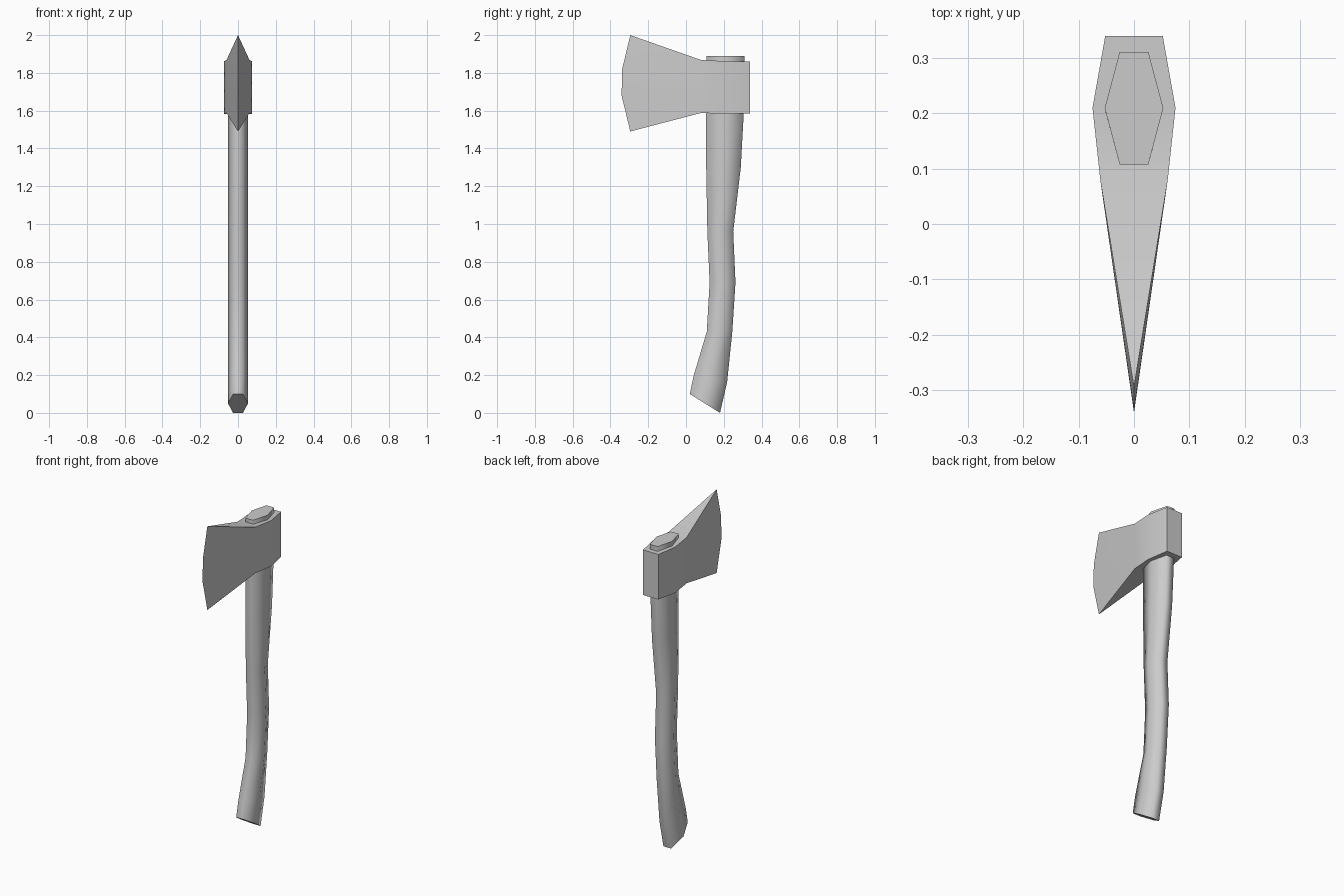
import bpy, bmesh, math

if "Cube" in bpy.data.objects:
    bpy.data.objects.remove(bpy.data.objects["Cube"])


def loft(name, rings, caps):
    """Skin equal-length closed rings; caps lists the ring indices to close flat."""
    bm = bmesh.new()
    rows = [[bm.verts.new(p) for p in ring] for ring in rings]
    n = len(rows[0])
    for a, b in zip(rows, rows[1:]):
        for i in range(n):
            j = (i + 1) % n
            bm.faces.new((a[i], a[j], b[j], b[i])).smooth = True
    for c in caps:
        bm.faces.new(rows[c]).smooth = False
    bmesh.ops.remove_doubles(bm, verts=bm.verts[:], dist=1e-5)
    bmesh.ops.recalc_face_normals(bm, faces=bm.faces[:])
    mesh = bpy.data.meshes.new(name)
    bm.to_mesh(mesh)
    bm.free()
    ob = bpy.data.objects.new(name, mesh)
    bpy.context.collection.objects.link(ob)
    return ob


# Handle: hexagonal sections given by front and back (y, z) points
sections = [
    ((0.02, 0.10), (0.18, 0.0)),
    ((0.04, 0.195), (0.218, 0.165)),
    ((0.11, 0.43), (0.245, 0.43)),
    ((0.125, 0.69), (0.262, 0.69)),
    ((0.113, 0.96), (0.25, 0.96)),
    ((0.107, 1.30), (0.29, 1.30)),
    ((0.107, 1.59), (0.306, 1.59)),
    ((0.108, 1.89), (0.311, 1.89)),
]
W, E = 0.053, 0.026
hexes = []
for f, b in sections:
    m = ((f[0] + b[0]) / 2, (f[1] + b[1]) / 2)
    hexes.append([(-W, *m), (-E, *f), (E, *f), (W, *m), (E, *b), (-E, *b)])
loft("handle", hexes, (0, -1))

# Axe head: sections from the poll to the curved cutting edge
# each is half width and four (y, z) points from top to bottom
profiles = [
    (0.052, [(0.34, z) for z in (1.86, 1.77, 1.68, 1.585)]),
    (0.075, [(0.21, z) for z in (1.862, 1.77, 1.68, 1.583)]),
    (0.061, [(0.08, z) for z in (1.868, 1.775, 1.68, 1.588)]),
    (0.0, [(-0.295, 2.0), (-0.338, 1.82), (-0.341, 1.68), (-0.295, 1.49)]),
]
rings = [[(w, *p) for p in pts] + [(-w, *p) for p in reversed(pts)]
         for w, pts in profiles]
head = loft("axe_head", rings, (0,))
bpy.context.view_layer.objects.active = head
head.select_set(True)
bpy.ops.object.shade_smooth_by_angle(angle=math.radians(30))
